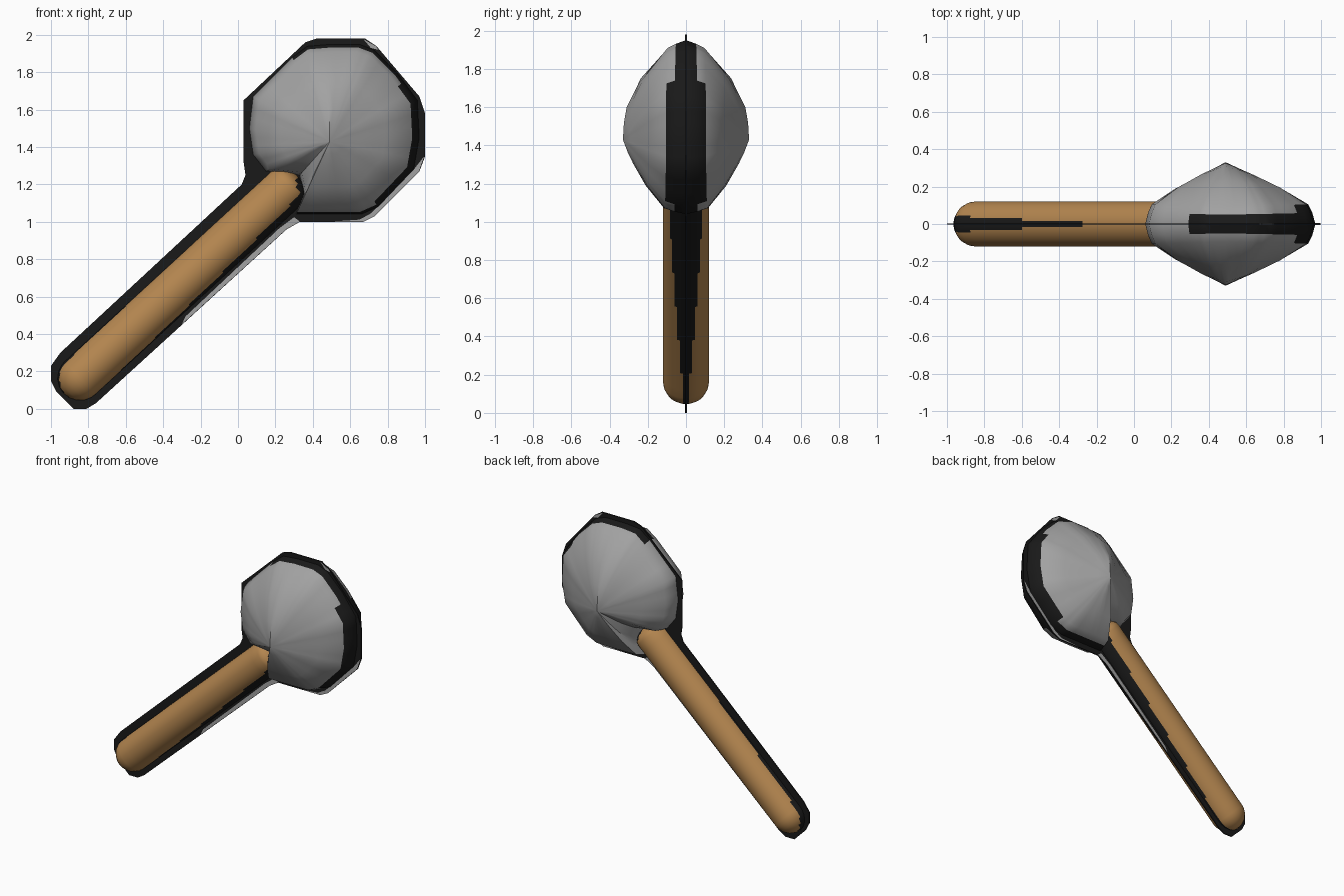
import bpy, bmesh, math
from mathutils import Vector

cube = bpy.data.objects.get("Cube")
if cube:
    bpy.data.objects.remove(cube)


def material(name, colour):
    m = bpy.data.materials.new(name)
    m.use_nodes = True
    m.diffuse_color = (*colour, 1)
    m.node_tree.nodes["Principled BSDF"].inputs["Base Color"].default_value = (*colour, 1)
    return m


GREY = material("stone grey", (0.36, 0.36, 0.36))
BLACK = material("outline black", (0.01, 0.01, 0.01))
WOOD = material("wood brown", (0.46, 0.24, 0.08))


def finish(name, bm, mats, smooth=0):
    bmesh.ops.recalc_face_normals(bm, faces=bm.faces[:])
    mesh = bpy.data.meshes.new(name)
    bm.to_mesh(mesh)
    bm.free()
    ob = bpy.data.objects.new(name, mesh)
    bpy.context.collection.objects.link(ob)
    for m in mats:
        mesh.materials.append(m)
    if smooth:
        bpy.ops.object.select_all(action='DESELECT')
        bpy.context.view_layer.objects.active = ob
        ob.select_set(True)
        bpy.ops.object.shade_smooth_by_angle(angle=math.radians(smooth))
    return ob


def loft(name, start, rings, end, mats, rule):
    """Closed skin from a start point through rings to an end point."""
    bm = bmesh.new()
    a, b = bm.verts.new(start), bm.verts.new(end)
    rows = [[bm.verts.new(p) for p in r] for r in rings]
    n = len(rows[0])
    for i in range(n):
        j = (i + 1) % n
        bm.faces.new((a, rows[0][i], rows[0][j]))
        bm.faces.new((b, rows[-1][j], rows[-1][i]))
        for p, q in zip(rows, rows[1:]):
            bm.faces.new((p[i], q[i], q[j], p[j]))
    for f in bm.faces:
        f.material_index = rule(f.calc_center_median())
    return finish(name, bm, mats, 38)


def plate(name, outline, thick, mat):
    """Thin upright sheet centred on y = 0."""
    bm = bmesh.new()
    face = bm.faces.new([bm.verts.new((x, -thick / 2, z)) for x, z in outline])
    out = bmesh.ops.extrude_face_region(bm, geom=[face])
    for v in out["geom"]:
        if isinstance(v, bmesh.types.BMVert):
            v.co.y += thick
    return finish(name, bm, [mat])


# Head: a ridged bulge on both sides, with a dent where the handle enters
PEAK = Vector((0.49, 1.43))
OUTLINE = [(0.97, 1.45), (0.96, 1.65), (0.85, 1.8), (0.73, 1.92), (0.65, 1.95),
           (0.49, 1.95), (0.37, 1.94), (0.29, 1.88), (0.08, 1.67), (0.06, 1.5),
           (0.08, 1.36), (0.15, 1.27), (0.33, 1.25), (0.35, 1.14), (0.31, 1.04),
           (0.49, 1.04), (0.66, 1.04), (0.75, 1.08), (0.94, 1.28)]
STEPS = [0.17, 0.33, 0.62, 0.92, 0.965, 1]
SIDE = [0.29, 0.255, 0.19, 0.105, 0.06, 0]
UP = [0.325, 0.31, 0.235, 0.095, 0.05, 0]
DOWN = [0.305, 0.275, 0.21, 0.115, 0.06, 0]

rim = []
for i, p in enumerate(OUTLINE):
    q = Vector(OUTLINE[(i + 1) % len(OUTLINE)])
    rim += [Vector(p).lerp(q, k / 3) for k in range(3)]


def head_ring(k, sign):
    ring = []
    for p in rim:
        d = p - PEAK
        c = abs(d.normalized().x)
        tall = UP if d.y > 0 else DOWN
        h = SIDE[k] * c + tall[k] * (1 - c)
        s = PEAK + d * STEPS[k]
        ring.append((s.x, sign * h, s.y))
    return ring


def head_colour(c):
    d = Vector((c.x, c.z)) - PEAK
    band = 0
    if d.normalized().x > -0.4:
        band = 0.05
    if d.x > 0.25 and d.y < 0.3:
        band = 0.105
    return int(abs(c.y) < band)


last = len(STEPS) - 1
rings = [head_ring(k, -1) for k in range(last + 1)]
rings += [head_ring(k, 1) for k in reversed(range(last))]
loft("hammer_head", (PEAK.x, -0.33, PEAK.y), rings, (PEAK.x, 0.33, PEAK.y),
     [GREY, BLACK], head_colour)

# Handle: a round bar with domed ends and dark seams above and below
A, B, R = Vector((-0.845, 0, 0.165)), Vector((0.27, 0, 1.19)), 0.12
axis = (B - A).normalized()
over = Vector((-axis.z, 0, axis.x))
stations = [(A, -math.cos(t) * R, math.sin(t) * R) for t in (0.35, 0.7, 1.05, 1.35)]
stations += [(A.lerp(B, k / 24), 0, R) for k in range(25)]
stations += [(B, math.sin(t) * R * 0.6, math.cos(t) * R) for t in (0.35, 0.7, 1.05, 1.35)]


def handle_ring(centre, shift, r):
    ring = []
    for i in range(48):
        t = math.tau * i / 48
        ring.append(centre + axis * shift + over * (math.cos(t) * r)
                    + Vector((0, math.sin(t) * r, 0)))
    return ring


def handle_colour(c):
    s = (c - A).dot(axis) / (B - A).length
    if (c - A).dot(over) > 0:
        width = 0.04 * (1 - s / 0.75)
    else:
        width = 0.015 + 0.08 * s
    return int(abs(c.y) < width)


loft("handle", A - axis * R, [handle_ring(*s) for s in stations], B + axis * R * 0.6,
     [WOOD, BLACK], handle_colour)

# Outline fin running round the whole tool
plate("outline_fin", [
    (0.03, 1.65), (0.36, 1.96), (0.42, 1.98), (0.68, 1.98), (0.74, 1.94),
    (0.97, 1.67), (1, 1.58), (1, 1.35), (0.97, 1.27), (0.73, 1.03), (0.67, 1),
    (0.33, 1), (0.26, 0.96), (-0.76, 0.03), (-0.81, 0), (-0.88, 0), (-0.97, 0.09),
    (-1, 0.15), (-1, 0.23), (-0.95, 0.3), (0.02, 1.2), (0.04, 1.25), (0.03, 1.32)],
    0.008, BLACK)

# Pale worn edges on the fin
plate("worn_edge_handle", [(-0.3, 0.453), (0.26, 0.963), (0.33, 1.002), (0.3, 1.025),
                           (0.22, 0.965), (-0.28, 0.495)], 0.0095, GREY)
plate("worn_edge_lower", [(0.5, 1.002), (0.67, 1.002), (0.73, 1.032), (0.968, 1.272),
                          (0.995, 1.35), (0.94, 1.28), (0.71, 1.045), (0.65, 1.012)],
      0.0095, GREY)
plate("worn_edge_top", [(0.67, 1.977), (0.738, 1.938), (0.75, 1.92), (0.71, 1.93)],
      0.0095, GREY)
